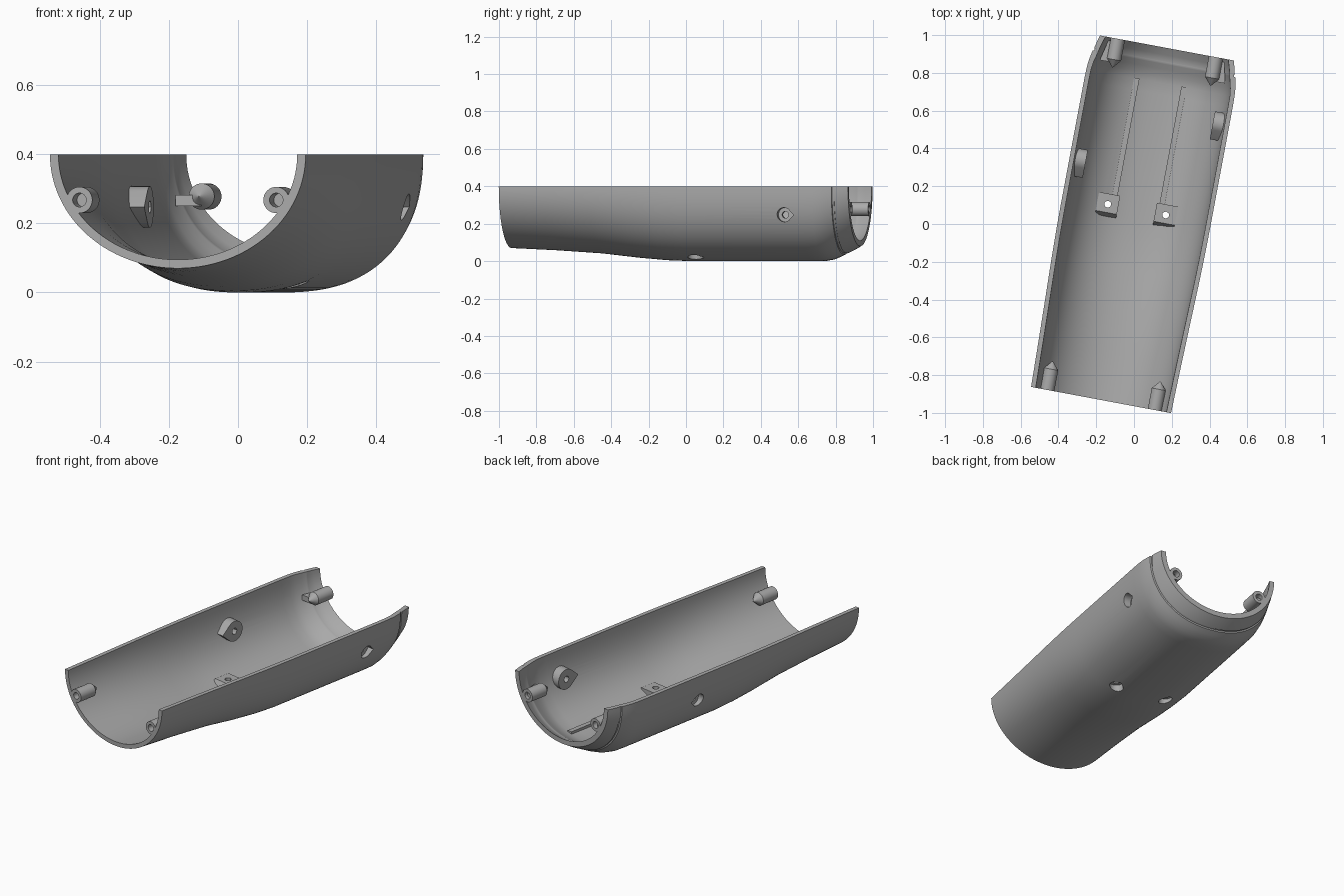
import bpy, bmesh, math
from mathutils import Matrix, Vector

if "Cube" in bpy.data.objects:
    bpy.data.objects.remove(bpy.data.objects["Cube"])

TURN = Matrix.Rotation(math.radians(-10.6), 4, 'Z')
TOP = 0.4

grey = bpy.data.materials.new("plain grey")
grey.use_nodes = True
COLOUR = (0.4, 0.4, 0.4, 1)
grey.diffuse_color = COLOUR
grey.node_tree.nodes["Principled BSDF"].inputs["Base Color"].default_value = COLOUR


def make(name, bm):
    bmesh.ops.recalc_face_normals(bm, faces=bm.faces)
    bm.transform(TURN)
    mesh = bpy.data.meshes.new(name)
    bm.to_mesh(mesh)
    bm.free()
    mesh.materials.append(grey)
    ob = bpy.data.objects.new(name, mesh)
    bpy.context.collection.objects.link(ob)
    return ob


def activate(ob):
    bpy.ops.object.select_all(action='DESELECT')
    ob.select_set(True)
    bpy.context.view_layer.objects.active = ob


def smooth(ob):
    activate(ob)
    bpy.ops.object.shade_smooth_by_angle(angle=math.radians(30))


def loft(bm, rings, closed_rings=True):
    """Skin rings of equal length and cap both ends."""
    rows = [[bm.verts.new(p) for p in ring] for ring in rings]
    n = len(rows[0])
    for a, b in zip(rows, rows[1:]):
        for i in range(n):
            j = (i + 1) % n
            bm.faces.new((a[i], a[j], b[j], b[i]))
    return rows


def solid(name, ring_a, ring_b):
    bm = bmesh.new()
    first, last = loft(bm, [ring_a, ring_b])
    bm.faces.new(first)
    bm.faces.new(last)
    return make(name, bm)


def cut(ob, cutter):
    activate(ob)
    mod = ob.modifiers.new("cut", 'BOOLEAN')
    mod.operation = 'DIFFERENCE'
    mod.solver = 'EXACT'
    mod.object = cutter
    bpy.ops.object.modifier_apply(modifier=mod.name)


def body_width(z):
    """Half width of the outer middle section at height z."""
    return 0.4 * (1 - ((TOP - z) / 0.4) ** 2.35) ** (1 / 2.35)


def body_floor(u):
    """Outer height of the middle section at offset u."""
    return TOP - 0.4 * (1 - (abs(u) / 0.4) ** 2.35) ** (1 / 2.35)


def teardrop(radius, tip, direction):
    """Round outline with one pointed side along the first axis."""
    pts = []
    for k in range(25):
        a = math.radians(50 + 260 * k / 24)
        pts.append((direction * radius * math.cos(a), radius * math.sin(a)))
    return pts + [(direction * tip, 0)]


# Shell: position along, half width, bottom height, roundness, wall
STATIONS = [
    (-0.948, 0.377, 0.07, 2.0, 0.025), (-0.7, 0.383, 0.058, 2.05, 0.025),
    (-0.45, 0.39, 0.041, 2.12, 0.025), (-0.25, 0.396, 0.018, 2.23, 0.025),
    (-0.1, 0.399, 0.005, 2.3, 0.025), (0.03, 0.4, 0, 2.35, 0.025),
    (0.7, 0.4, 0, 2.35, 0.025), (0.76, 0.399, 0.001, 2.35, 0.025),
    (0.8, 0.396, 0.008, 2.3, 0.027), (0.835, 0.39, 0.022, 2.25, 0.03),
    (0.862, 0.384, 0.036, 2.2, 0.03), (0.864, 0.376, 0.044, 2.2, 0.023),
    (0.874, 0.374, 0.047, 2.18, 0.023), (0.876, 0.379, 0.042, 2.18, 0.028),
    (0.91, 0.371, 0.058, 2.1, 0.029), (0.948, 0.36, 0.08, 2.0, 0.03),
]
SEGMENTS = 56


def section(v, half, low, power, inset):
    pts = []
    for k in range(SEGMENTS + 1):
        a = math.pi * k / SEGMENTS
        c, s = math.cos(a), max(0, math.sin(a))
        s = 0 if k in (0, SEGMENTS) else s
        u = math.copysign(abs(c) ** (2 / power), c) * (half - inset)
        pts.append((u, v, TOP - s ** (2 / power) * (TOP - low - inset)))
    return pts


bm = bmesh.new()
rows = loft(bm, [section(v, h, b, p, 0) + section(v, h, b, p, w)[::-1]
                 for v, h, b, p, w in STATIONS])
count = 2 * SEGMENTS + 2
for row in (rows[0], rows[-1]):
    for i in range(SEGMENTS):
        bm.faces.new((row[i], row[i + 1], row[count - 2 - i], row[count - 1 - i]))
shell = make("shell", bm)
bosses = []


def screw_hole(targets, place):
    """Cut a pointed recess from outside and a narrow bore through."""
    for outline, near, far in ((teardrop(0.038, 0.052, 1), 0, 1),
                               (teardrop(0.018, 0.018, 1), 0, 2)):
        rings = [[place(a, b, depth) for a, b in outline] for depth in (near, far)]
        cutter = solid("hole_cutter", *rings)
        cutter.hide_render = True
        for ob in targets:
            cut(ob, cutter)
        bpy.data.objects.remove(cutter)


# Side screw bosses with their holes
for name, side, v0 in (("left", 1, 0.605), ("right", -1, 0.28)):
    z0 = 0.248
    outline = teardrop(0.06, 0.09, -1)
    inner = [(side * 0.312, v0 + a, z0 + b) for a, b in outline]
    outer = [(side * (body_width(z0 + b) - 0.012), v0 + a, z0 + b) for a, b in outline]
    boss = solid(name + "_side_boss", inner, outer)
    levels = (0.5, 0.343, 0.2)
    screw_hole([shell, boss], lambda a, b, d: (side * levels[d], v0 + a, z0 + b))
    bosses.append(boss)

# Floor screw pads, holes and guide ribs
for name, side in (("left", 1), ("right", -1)):
    u0, v0 = side * 0.156, 0.078
    corners = [(-0.057, -0.07), (0.057, -0.07), (0.057, 0.055), (-0.057, 0.055)]
    base = [(u0 + a, v0 + b, body_floor(u0 + a) + 0.012) for a, b in corners]
    top = [(u0 + a, v0 + max(b, -0.045), 0.078) for a, b in corners]
    pad = solid(name + "_floor_pad", base, top)
    levels = (-0.1, 0.052, 0.2)
    screw_hole([shell, pad], lambda a, b, d: (u0 + b, v0 + a, levels[d]))
    bosses.append(pad)

    rib = [(side * u, v) for u, v in ((0.113, 0.12), (0.142, 0.12), (0.142, 0.762), (0.113, 0.762))]
    solid(name + "_guide_rib", [(*p, 0.022) for p in rib], [(*p, 0.05) for p in rib])

    # Fin tying each back pin to the wall
    fin = [(side * u, v) for u, v in ((0.262, 0.82), (0.338, 0.82), (0.312, 0.93), (0.262, 0.93))]
    solid(name + "_back_fin", [(*p, 0.25) for p in fin], [(*p, 0.282) for p in fin])

for ob in [shell] + bosses:
    smooth(ob)

# Hollow alignment pins with pointed inner ends: radius, depth from the open end
PIN = [(0.02, 0.07), (0.02, 0), (0.038, 0), (0.038, 0.112), (0.001, 0.155)]


def pin(name, u, z, end):
    bm = bmesh.new()
    rings = []
    for r, d in PIN:
        angles = [math.tau * k / 32 for k in range(32)]
        rings.append([(u + r * math.cos(a), end * (0.948 - d), z + r * math.sin(a))
                      for a in angles])
    rows = loft(bm, rings)
    bm.faces.new(rows[0])
    bm.faces.new(rows[-1])
    smooth(make(name, bm))


for name, side in (("left", 1), ("right", -1)):
    pin(name + "_front_pin", side * 0.29, 0.268, -1)
    pin(name + "_back_pin", side * 0.264, 0.278, 1)
